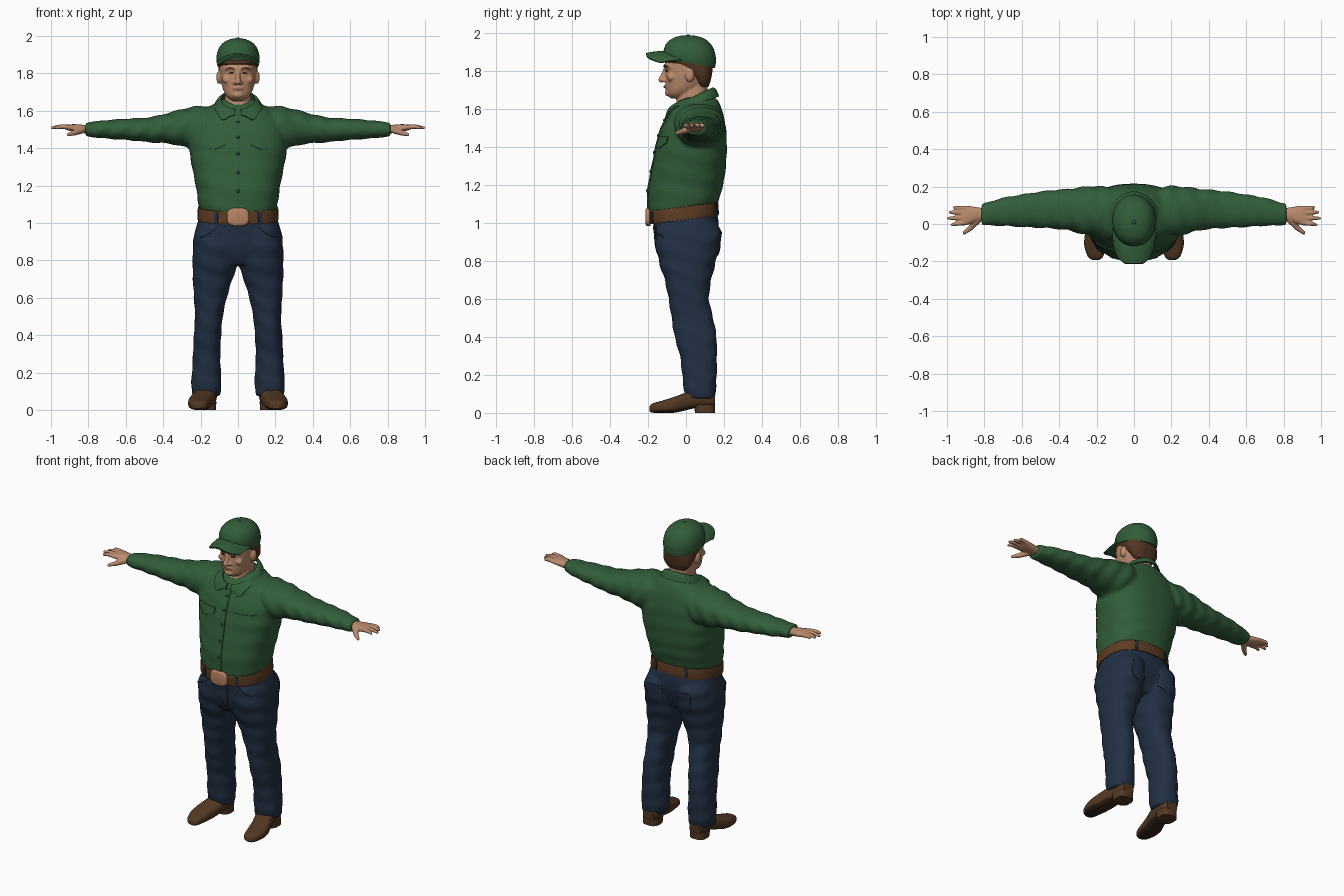
import bpy, bmesh, math
from math import sin, cos, pi, tau, exp
from mathutils import Vector
from mathutils.bvhtree import BVHTree

cube = bpy.data.objects.get("Cube")
if cube:
    bpy.data.objects.remove(cube, do_unlink=True)
made = []

def material(name, *rgb):
    m = bpy.data.materials.new(name)
    m.use_nodes = True
    m.diffuse_color = (*rgb, 1)
    m.node_tree.nodes["Principled BSDF"].inputs["Base Color"].default_value = (*rgb, 1)
    return m

GREEN = material("green cloth", .032, .11, .042)
BUTTON = material("dark green", .018, .06, .024)
DENIM = material("navy denim", .016, .03, .058)
LEATHER = material("belt leather", .11, .045, .016)
BOOT = material("boot leather", .085, .04, .016)
DARK = material("dark sole", .035, .017, .009)
SKIN = material("skin", .5, .26, .155)
LIP = material("lip", .36, .15, .09)
HAIR = material("brown hair", .085, .036, .016)
TAN = material("tan buckle", .48, .23, .125)

def smooth_rows(keys, sub):
    """Catmull-Rom interpolation of the key sections."""
    rows = []
    for i in range(len(keys) - 1):
        k = [keys[max(0, min(len(keys) - 1, i + j))] for j in (-1, 0, 1, 2)]
        for u in (s / sub for s in range(sub)):
            rows.append([b + .5 * u * (c - a + u * (2 * a - 5 * b + 4 * c - d + u * (3 * (b - c) + d - a)))
                         for a, b, c, d in zip(*k)])
    return rows + [list(keys[-1])]

def sym(*rows):
    return [(t, -w, w, y0, y1) for t, w, y0, y1 in rows]

def loft(bm, axis, keys, n=2.4, seg=40, sub=6, wrinkle=0, mirror=False, post=Vector):
    """Skin rounded sections (position, a0, a1, b0, b1) along an axis."""
    for side in ((1, -1) if mirror else (1,)):
        rings = []
        for t, a0, a1, b0, b1 in smooth_rows(keys, sub):
            ring = []
            for q in (tau * i / seg for i in range(seg)):
                k = 1 + wrinkle * sin(60 * t + 2.5 * sin(q + side) + sin(3 * q))
                a = (a0 + a1) / 2 + (a1 - a0) / 2 * k * math.copysign(abs(cos(q)) ** (2 / n), cos(q))
                b = (b0 + b1) / 2 + (b1 - b0) / 2 * k * math.copysign(abs(sin(q)) ** (2 / n), sin(q))
                p = post(Vector({"x": (t, a, b), "y": (a, t, b), "z": (a, b, t)}[axis]))
                ring.append(bm.verts.new((p.x * side, p.y, p.z)))
            rings.append(ring)
        for r0, r1 in zip(rings, rings[1:]):
            for i in range(seg):
                bm.faces.new((r0[i - 1], r0[i], r1[i], r1[i - 1]))
        bm.faces.new(rings[0])
        bm.faces.new(rings[-1])

def ball(bm, c, r, mirror=False):
    lats = [pi * (i / 8 - .5) * .96 for i in range(9)]
    loft(bm, "z", [(c[2] + r[2] * sin(f), c[0] - r[0] * cos(f), c[0] + r[0] * cos(f),
                    c[1] - r[1] * cos(f), c[1] + r[1] * cos(f)) for f in lats], 2, 12, 1, mirror=mirror)

def chain(bm, pts, radii, mirror=True):
    """A tapering limb of overlapping balls, fused later by the remesh."""
    for p, q, r0, r1 in zip(pts, pts[1:], radii, radii[1:]):
        for u in (i / 7 for i in range(8)):
            ball(bm, Vector(p).lerp(Vector(q), u), [r0 + (r1 - r0) * u] * 3, mirror)

def finish(name, bm, mat, voxel=0, thick=0):
    """Make the object, fuse or thicken it, and return its search tree."""
    bmesh.ops.recalc_face_normals(bm, faces=bm.faces)
    mesh = bpy.data.meshes.new(name)
    bm.to_mesh(mesh)
    bm.free()
    ob = bpy.data.objects.new(name, mesh)
    bpy.context.scene.collection.objects.link(ob)
    if voxel:
        fuse = ob.modifiers.new("fuse", "REMESH")
        fuse.mode, fuse.voxel_size = "VOXEL", voxel
        ob.modifiers.new("relax", "SMOOTH").iterations = 3
    if thick:
        solid = ob.modifiers.new("thickness", "SOLIDIFY")
        solid.thickness, solid.offset = thick, 0
    if ob.modifiers:
        bpy.context.view_layer.update()
        mesh = bpy.data.meshes.new_from_object(ob.evaluated_get(bpy.context.evaluated_depsgraph_get()))
        ob.modifiers.clear()
        ob.data = mesh
    mesh.materials.clear()
    mesh.materials.append(mat)
    made.append(ob)
    return BVHTree.FromPolygons([v.co.copy() for v in mesh.vertices], [tuple(p.vertices) for p in mesh.polygons])

def sheet(name, grids, mat, thick):
    """Thickened cloth through grids of points; missing points leave gaps."""
    bm = bmesh.new()
    for grid in grids:
        vs = [[p and bm.verts.new(p) for p in line] for line in grid]
        for g, h in zip(vs, vs[1:]):
            for k in range(len(g) - 1):
                quad = (g[k], h[k], h[k + 1], g[k + 1])
                if None not in quad:
                    bm.faces.new(quad)
    bmesh.ops.remove_doubles(bm, verts=bm.verts, dist=.0002)
    finish(name, bm, mat, thick=thick)

def surface_y(tree, x, z, d=-1):
    hit = tree.ray_cast(Vector((x, d, z)), Vector((0, -d, 0)))[0]
    return hit.y if hit else None

def patch(name, tree, cols, mat, d=-1, rows=6, mirror=True, lift=.003):
    """Thin plate lying on a surface; columns are (x, low z, high z)."""
    def point(x, z):
        y = surface_y(tree, x, z, d)
        return None if y is None else (x, y + d * lift, z)
    sheet(name, [[[point(x * s, lo + (hi - lo) * r / rows) for r in range(rows + 1)]
                  for x, lo, hi in smooth_rows(cols, 4)] for s in ((1, -1) if mirror else (1,))], mat, .006)

def waist_tilt(p):
    return p + Vector((0, 0, .13 * p.y * max(0, min(1, (1.25 - p.z) / .15))))

def cap_tilt(p):
    return p - Vector((0, 0, .2 * p.y * max(0, min(1, (1.99 - p.z) / .14))))

# Shirt: torso and sleeves
bm = bmesh.new()
loft(bm, "z", sym((1.06, .19, -.175, .145), (1.085, .207, -.195, .168), (1.13, .216, -.2, .182),
                  (1.2, .226, -.196, .197), (1.3, .246, -.176, .21), (1.4, .262, -.157, .215),
                  (1.48, .262, -.136, .212), (1.55, .235, -.106, .202), (1.6, .185, -.083, .187),
                  (1.635, .13, -.05, .175), (1.66, .09, -.02, .155)), wrinkle=.008, post=waist_tilt)
loft(bm, "x", [(.1, -.03, .185, 1.43, 1.62), (.19, -.065, .203, 1.4, 1.626), (.28, -.052, .197, 1.405, 1.614),
               (.36, -.032, .187, 1.423, 1.592), (.47, -.022, .177, 1.431, 1.566), (.6, -.016, .158, 1.444, 1.557),
               (.7, -.01, .14, 1.451, 1.55), (.78, -.008, .117, 1.459, 1.541), (.815, -.004, .107, 1.463, 1.538)],
     n=2.2, wrinkle=.035, mirror=True)
shirt = finish("shirt", bm, GREEN, .01)

# Collar folded over the neckline
def collar_point(f, v, side):
    top = Vector((.088 * sin(f), .035 - .105 * cos(f), 1.658 - .052 * cos(f)))
    low = Vector((.128 * sin(f), .035 - .135 * cos(f), 1.62 - .045 * cos(f) - .035 * exp(-((f - .7) / .3) ** 2)))
    p = top.lerp(low, v) + Vector((0, 0, .012 * sin(pi * v)))
    y = surface_y(shirt, p.x, p.z)
    if f < 1.4 and y is not None:
        p.y = min(p.y, y - .006)
    return (p.x * side, p.y, p.z)

sheet("collar", [[[collar_point(.14 + (pi - .14) * i / 24, k / 5, s) for k in range(6)] for i in range(25)]
                 for s in (1, -1)], GREEN, .009)

# Shirt front details
patch("button_placket", shirt, [(-.018, 1.08, 1.575), (.018, 1.08, 1.575)], GREEN, rows=30, mirror=False)
patch("chest_pocket_flap", shirt, [(.065, 1.42, 1.455), (.135, 1.392, 1.455), (.205, 1.42, 1.455)], GREEN)
bm = bmesh.new()
for z in (1.17, 1.27, 1.37, 1.46, 1.54):
    ball(bm, (0, surface_y(shirt, 0, z) - .006, z), (.009, .005, .009))
finish("shirt_buttons", bm, BUTTON)

# Jeans: hips, legs and seams
bm = bmesh.new()
loft(bm, "z", sym((.79, .18, -.11, .12), (.84, .22, -.14, .145), (.9, .238, -.158, .165), (.96, .229, -.163, .172),
                  (1.01, .214, -.17, .168), (1.06, .205, -.18, .155)), post=waist_tilt)
loft(bm, "z", [(.075, .097, .243, -.004, .152), (.13, .089, .25, -.012, .158), (.2, .091, .246, -.02, .162),
               (.3, .095, .241, -.032, .163), (.4, .09, .236, -.06, .161), (.5, .081, .23, -.076, .143),
               (.6, .06, .236, -.092, .121), (.7, .03, .241, -.112, .133), (.78, .004, .243, -.138, .153),
               (.88, .002, .241, -.16, .178), (.95, .002, .23, -.16, .184), (1.0, .02, .205, -.14, .16)],
     n=2.3, wrinkle=.022, mirror=True)
jeans = finish("jeans", bm, DENIM, .01)
patch("fly_seam", jeans, [(0, .85, .985), (.018, .835, .985), (.036, .86, .985)], DENIM, mirror=False)
patch("front_pocket_edge", jeans, [(.11, .975, .985), (.15, .945, .955), (.2, .92, .93)], DENIM, rows=2)
patch("back_pocket", jeans, [(.055, .85, .955), (.105, .83, .955), (.155, .85, .955)], DENIM, d=1, lift=.001)

# Belt, loops and buckle
bm = bmesh.new()
loft(bm, "z", sym((1.018, .212, -.189, .168), (1.024, .217, -.194, .173), (1.08, .215, -.197, .17),
                  (1.087, .21, -.192, .166)), sub=3, post=waist_tilt)
belt = finish("belt", bm, LEATHER)
patch("front_belt_loop", belt, [(.108, 1.0, 1.058), (.126, 1.0, 1.058)], DENIM)
patch("back_belt_loop", belt, [(.1, 1.046, 1.102), (.118, 1.046, 1.102)], DENIM, d=1)
bm = bmesh.new()
loft(bm, "y", [(-.213, -.045, .045, .996, 1.068), (-.207, -.058, .058, .985, 1.079),
               (-.186, -.06, .06, .983, 1.081)], n=3, sub=3)
finish("belt_buckle", bm, TAN)

# Boots with dark undersides, and heels
bm = bmesh.new()
loft(bm, "y", [(-.193, .188, .222, .008, .034), (-.175, .166, .246, .001, .05), (-.12, .15, .265, 0, .066),
               (-.06, .138, .263, .001, .085), (0, .123, .244, .014, .108), (.06, .116, .228, .028, .125),
               (.12, .114, .222, .032, .115), (.152, .13, .208, .035, .1)], n=2.7, mirror=True)
finish("boots", bm, BOOT)
made[-1].data.materials.append(DARK)
for p in made[-1].data.polygons:
    p.material_index = int(p.center.z < .034 and p.normal.z < -.6)
bm = bmesh.new()
loft(bm, "z", [(0, .117, .223, .048, .154), (.045, .116, .224, .04, .154)], n=2.8, sub=2, mirror=True)
finish("boot_heels", bm, BOOT)

# Hands
bm = bmesh.new()
loft(bm, "x", [(.78, .022, .083, 1.478, 1.523), (.83, .018, .088, 1.48, 1.525), (.87, .002, .095, 1.486, 1.528),
               (.905, -.008, .098, 1.494, 1.527), (.922, -.004, .094, 1.5, 1.524)], mirror=True)
for base, tip, end in ((.084, .088, .96), (.06, .063, .982), (.032, .031, .992), (.006, -.004, .972)):
    chain(bm, [(.905, base, 1.512), (.95, (base + tip) / 2, 1.515), (end, tip, 1.509)], [.0135, .012, .009])
chain(bm, [(.835, .022, 1.497), (.875, -.022, 1.482), (.907, -.047, 1.473)], [.02, .015, .01])
finish("hands", bm, SKIN, .005)

# Head, neck and face
bm = bmesh.new()
loft(bm, "z", sym((1.655, .03, -.078, -.01), (1.67, .052, -.094, .01), (1.69, .069, -.101, .04),
                  (1.72, .082, -.105, .085), (1.76, .091, -.108, .115), (1.8, .096, -.108, .125),
                  (1.85, .1, -.109, .13), (1.9, .095, -.095, .125)), n=2.3)
loft(bm, "z", sym((1.54, .085, -.06, .13), (1.6, .078, -.062, .125), (1.65, .072, -.047, .115), (1.74, .07, -.03, .115)))
chain(bm, [(0, -.106, 1.815), (0, -.12, 1.78), (0, -.13, 1.754)], [.011, .012, .016], False)
chain(bm, [(.014, -.106, 1.826), (.045, -.099, 1.829), (.068, -.08, 1.822)], [.012, .012, .01])
ball(bm, (.015, -.114, 1.75), (.012, .014, .01), True)
ball(bm, (.058, -.078, 1.767), (.027, .022, .022), True)
ball(bm, (0, -.096, 1.685), (.03, .016, .018))
ball(bm, (0, -.103, 1.718), (.028, .013, .012))
ball(bm, (.103, .02, 1.778), (.013, .025, .036), True)
head = finish("head", bm, SKIN, .006)
patch("eye", head, [(.023, 1.799, 1.802), (.036, 1.796, 1.807), (.051, 1.799, 1.802)], DARK, lift=.001)
patch("eyebrow", head, [(.018, 1.82, 1.827), (.042, 1.824, 1.833), (.064, 1.82, 1.825)], HAIR, lift=.001)
patch("lips", head, [(-.027, 1.717, 1.719), (0, 1.711, 1.724), (.027, 1.717, 1.719)], LIP, mirror=False, lift=0)

# Hair below the cap
bm = bmesh.new()
loft(bm, "z", sym((1.715, .062, .06, .118), (1.75, .09, .045, .13), (1.79, .101, .0, .138),
                  (1.82, .104, -.05, .141), (1.85, .105, -.113, .142), (1.872, .104, -.112, .142)))
finish("hair", bm, HAIR)

# Cap crown with top button, and curved brim
bm = bmesh.new()
loft(bm, "z", sym((1.845, .11, -.115, .152), (1.87, .115, -.12, .157), (1.905, .113, -.115, .155),
                  (1.94, .1, -.101, .139), (1.967, .075, -.075, .108), (1.982, .043, -.042, .068),
                  (1.988, .012, -.008, .03)), n=2.1, post=cap_tilt)
ball(bm, (0, .011, 1.987), (.011, .011, .005))
finish("cap_crown", bm, GREEN)

def brim_point(u, v):
    start, tip = .025 - .137 * math.sqrt(1 - .9 * u * u), -.21 + .075 * u ** 4
    return (.112 * u * (1 - .1 * v * v), start + (tip - start) * v, 1.9 - .045 * u * u - .012 * v * v)

sheet("cap_brim", [[[brim_point(i / 16 - 1, k / 10) for k in range(11)] for i in range(33)]], GREEN, .012)

# Smooth shading with crisp rims
for ob in bpy.context.view_layer.objects:
    ob.select_set(ob in made)
bpy.context.view_layer.objects.active = made[0]
bpy.ops.object.shade_smooth_by_angle(angle=math.radians(50))
